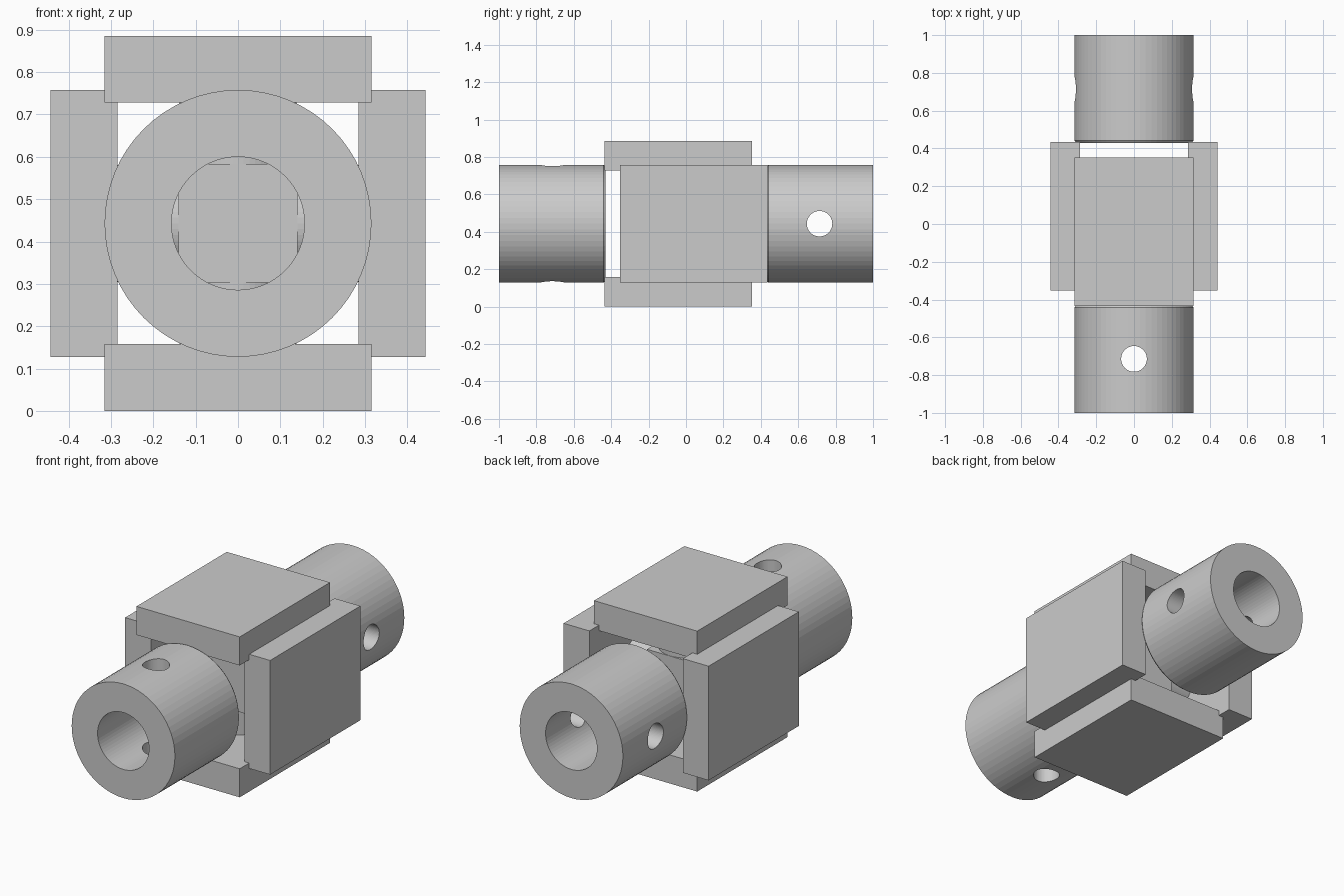
import bpy, bmesh, math
from mathutils import Matrix, Vector

if "Cube" in bpy.data.objects:
    bpy.data.objects.remove(bpy.data.objects["Cube"])

CZ = 0.443          # height of the joint axis
SEG = 64
FRONT = Matrix.Translation((0, 0, CZ))
BACK = FRONT @ Matrix.Rotation(math.pi / 2, 4, 'Y') @ Matrix.Rotation(math.pi, 4, 'Z')


def make(name, bm, matrix):
    bmesh.ops.transform(bm, matrix=matrix, verts=bm.verts)
    bmesh.ops.recalc_face_normals(bm, faces=bm.faces)
    me = bpy.data.meshes.new(name)
    bm.to_mesh(me)
    bm.free()
    ob = bpy.data.objects.new(name, me)
    bpy.context.collection.objects.link(ob)
    return ob


def box(name, lo, hi, matrix):
    bm = bmesh.new()
    bmesh.ops.create_cube(bm, size=1)
    lo, hi = Vector(lo), Vector(hi)
    for v in bm.verts:
        v.co = Vector([(a + b) / 2 + c * (b - a) for a, b, c in zip(lo, hi, v.co)])
    return make(name, bm, matrix)


def cylinder(name, radius, length, matrix):
    bm = bmesh.new()
    bmesh.ops.create_cone(bm, cap_ends=True, segments=SEG, radius1=radius,
                          radius2=radius, depth=length)
    return make(name, bm, matrix)


def hub(name, matrix):
    # bored sleeve, turned around the y axis, with a small inner chamfer
    profile = [(-1, .157), (-1, .315), (-.442, .315), (-.43, .306), (-.43, .157)]
    bm = bmesh.new()
    vs = [bm.verts.new((0, y, r)) for y, r in profile]
    es = [bm.edges.new((vs[i], vs[(i + 1) % len(vs)])) for i in range(len(vs))]
    bmesh.ops.spin(bm, geom=vs + es, cent=(0, 0, 0), axis=(0, 1, 0),
                   angle=2 * math.pi, steps=SEG, use_merge=False)
    bmesh.ops.remove_doubles(bm, verts=bm.verts, dist=1e-4)
    ob = make(name, bm, matrix)
    # cross hole for the locking pin
    cut = cylinder(name + "_cutter", .068, 1, matrix @ Matrix.Translation((0, -.714, 0)))
    cut.hide_render = True
    mod = ob.modifiers.new("cross_hole", 'BOOLEAN')
    mod.object = cut
    mod.operation = 'DIFFERENCE'
    mod.solver = 'EXACT'
    bpy.context.view_layer.objects.active = ob
    bpy.ops.object.modifier_apply(modifier=mod.name)
    bpy.data.objects.remove(cut)


# Two identical yokes, turned a quarter against each other
for side, m in (("front", FRONT), ("back", BACK)):
    hub(side + "_hub", m)
    for label, z0, z1 in (("a", .285, .4425), ("b", -.4425, -.285)):
        box(f"{side}_yoke_plate_{label}", (-.315, -.435, z0), (.315, .352, z1), m)
    # trunnion pin between this yoke's plates
    cylinder(side + "_trunnion", .138, .59, m)

# Centre block of the cross
box("centre_block", (-.14, -.14, -.14), (.14, .14, .14), FRONT)
